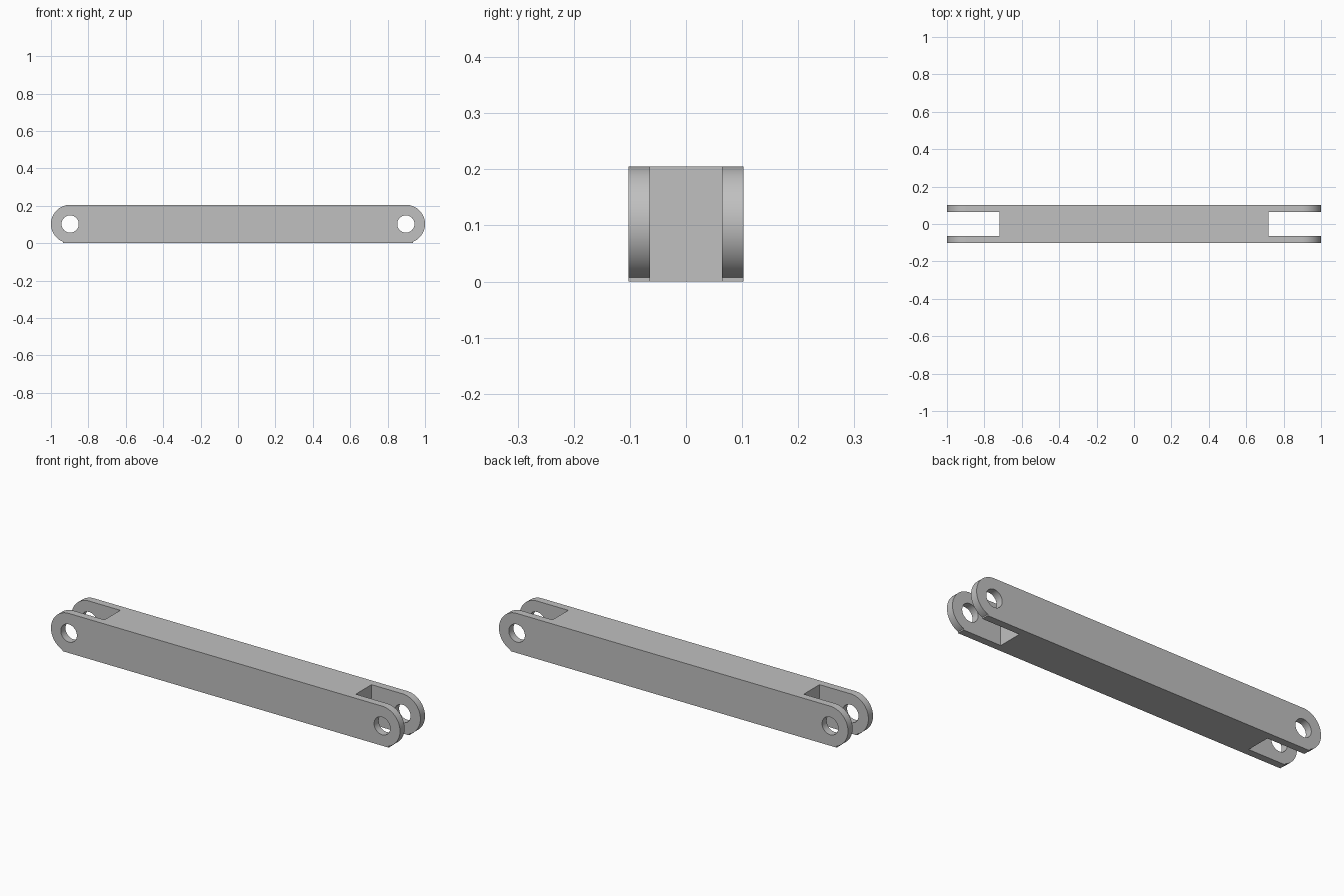
import bpy
import bmesh
import math

LENGTH, HEIGHT, WIDTH = 2.0, 0.205, 0.205
RADIUS = HEIGHT / 2
PIVOT_X = LENGTH / 2 - RADIUS
HEEL_X = 0.935           # small square heel under each rounded end
SLOT_X, SLOT_HALF = 0.72, 0.0645
HOLE_RADIUS = 0.046
ARC_STEPS = 40

cube = bpy.data.objects.get("Cube")
if cube:
    bpy.data.objects.remove(cube, do_unlink=True)

steel = bpy.data.materials.new("grey_steel")
steel.use_nodes = True
grey = (0.527, 0.527, 0.527, 1)
steel.diffuse_color = grey
steel.node_tree.nodes["Principled BSDF"].inputs["Base Color"].default_value = grey


def prism(name, outline, half_depth):
    """Extrude an x-z outline symmetrically along y."""
    bm = bmesh.new()
    face = bm.faces.new([bm.verts.new((x, -half_depth, z)) for x, z in outline])
    result = bmesh.ops.extrude_face_region(bm, geom=[face])
    moved = [v for v in result["geom"] if isinstance(v, bmesh.types.BMVert)]
    bmesh.ops.translate(bm, verts=moved, vec=(0, 2 * half_depth, 0))
    bmesh.ops.recalc_face_normals(bm, faces=bm.faces)
    mesh = bpy.data.meshes.new(name)
    bm.to_mesh(mesh)
    bm.free()
    mesh.materials.append(steel)
    obj = bpy.data.objects.new(name, mesh)
    bpy.context.collection.objects.link(obj)
    return obj


def arc(cx, radius, start, end, steps):
    angles = [start + (end - start) * i / steps for i in range(steps + 1)]
    return [(cx + radius * math.cos(a), RADIUS + radius * math.sin(a)) for a in angles]


# Link body: rounded ends with a short vertical heel at the bottom
heel_angle = -math.acos((HEEL_X - PIVOT_X) / RADIUS)
right_end = [(HEEL_X, 0)] + arc(PIVOT_X, RADIUS, heel_angle, math.pi / 2, ARC_STEPS)
left_end = [(-x, z) for x, z in reversed(right_end)]
link = prism("clevis_link", right_end + left_end, WIDTH / 2)

# Fork slots and pin holes at both ends
cutters = []
for side in (-1, 1):
    slot = [(side * x, z) for x, z in
            ((SLOT_X, -0.1), (1.1, -0.1), (1.1, 0.3), (SLOT_X, 0.3))]
    cutters.append(prism("fork_slot_cutter", slot, SLOT_HALF))
    hole = arc(side * PIVOT_X, HOLE_RADIUS, 0, 2 * math.pi, 48)[:-1]
    cutters.append(prism("pin_hole_cutter", hole, WIDTH))

for cutter in cutters:
    cutter.hide_render = True
    cut = link.modifiers.new("cut", "BOOLEAN")
    cut.operation = "DIFFERENCE"
    cut.solver = "EXACT"
    cut.object = cutter

# Apply the cuts and remove the helpers
bpy.ops.object.select_all(action="DESELECT")
link.select_set(True)
bpy.context.view_layer.objects.active = link
for modifier in list(link.modifiers):
    bpy.ops.object.modifier_apply(modifier=modifier.name)
for cutter in cutters:
    bpy.data.objects.remove(cutter, do_unlink=True)
bpy.ops.object.shade_smooth_by_angle(angle=math.radians(30))
